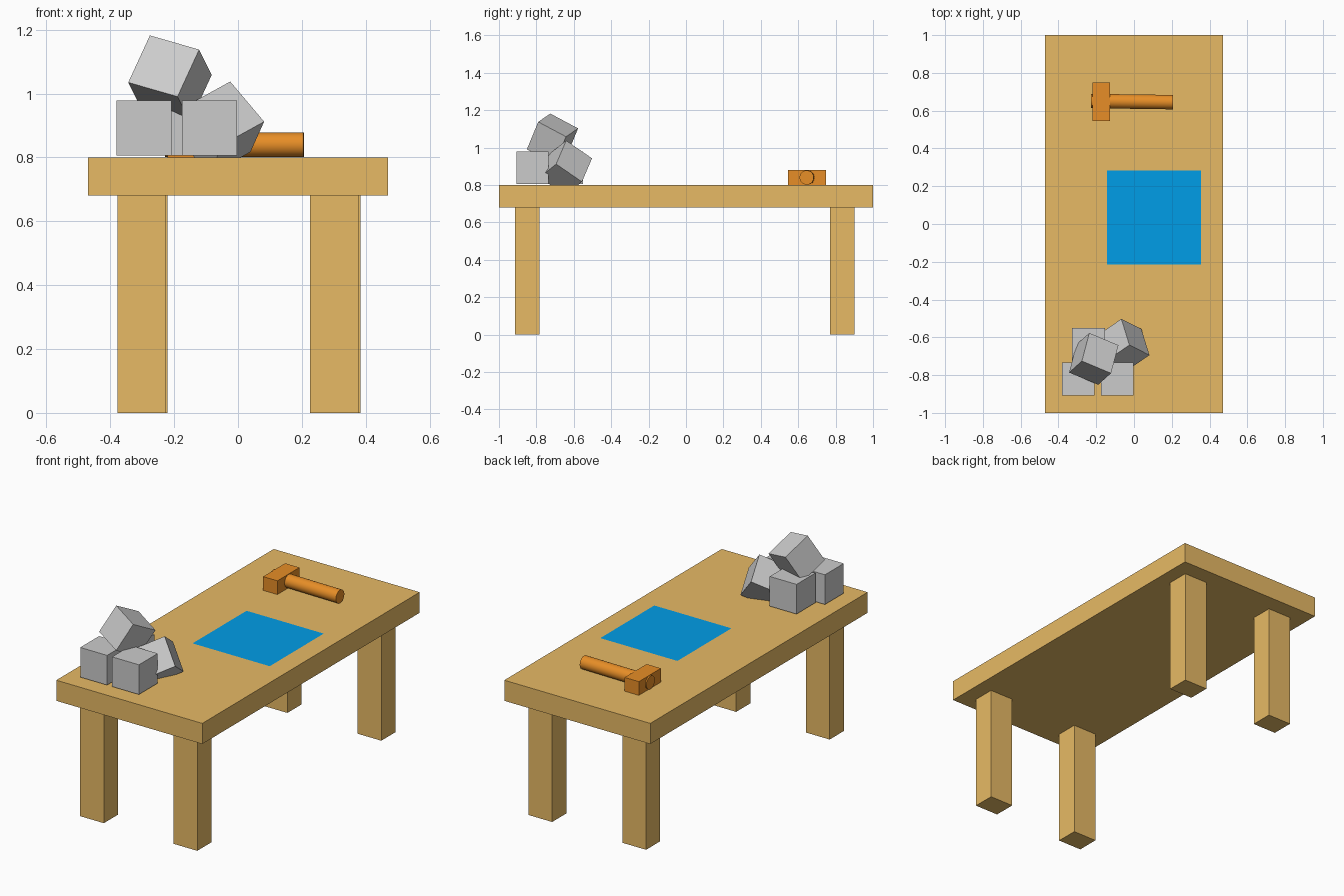
import bpy
from math import radians
from mathutils import Matrix, Vector

if "Cube" in bpy.data.objects:
    bpy.data.objects.remove(bpy.data.objects["Cube"])


def material(name, rgb):
    m = bpy.data.materials.new(name)
    m.diffuse_color = (*rgb, 1)
    m.use_nodes = True
    m.node_tree.nodes["Principled BSDF"].inputs["Base Color"].default_value = m.diffuse_color
    return m


wood = material("wood", (0.8, 0.49, 0.13))
orange = material("orange", (0.8, 0.27, 0.02))
blue = material("blue", (0.0, 0.34, 0.8))


def finish(name, mat):
    ob = bpy.context.object
    ob.name = name
    if mat:
        ob.data.materials.append(mat)
    return ob


def box(name, lo, hi, mat=None):
    """Axis-aligned box between two corners."""
    lo, hi = Vector(lo), Vector(hi)
    bpy.ops.mesh.primitive_cube_add(size=1)
    ob = finish(name, mat)
    ob.data.transform(Matrix.Diagonal((*(hi - lo), 1)))
    ob.location = (lo + hi) / 2
    return ob


def tilted_cube(name, centre, a, b, size=0.173):
    """Cube turned so that its x and y edges follow directions a and b."""
    x = Vector(a).normalized()
    z = x.cross(Vector(b)).normalized()
    y = z.cross(x)
    bpy.ops.mesh.primitive_cube_add(size=size)
    ob = finish(name, None)
    rot = Matrix((x, y, z)).transposed().to_4x4()
    ob.matrix_world = Matrix.Translation(centre) @ rot
    return ob


# Table top
box("table_top", (-0.47, -1, 0.68), (0.47, 1, 0.80), wood)

# Legs, the back pair set slightly off the front pair
for name, x, y in (("front_left_leg", -0.301, -0.848), ("front_right_leg", 0.301, -0.848),
                   ("back_left_leg", -0.297, 0.835), ("back_right_leg", 0.308, 0.835)):
    box(name, (x - 0.076, y - 0.065, 0), (x + 0.076, y + 0.065, 0.68), wood)

# Blue sheet lying on the table
bpy.ops.mesh.primitive_plane_add(size=0.497, location=(0.106, 0.034, 0.802))
finish("blue_sheet", blue)

# Mallet: block head with a round handle through it
box("mallet_head", (-0.22, 0.545, 0.80), (-0.128, 0.748, 0.88), orange)
bpy.ops.mesh.primitive_cylinder_add(vertices=32, radius=0.038, depth=0.434,
                                    location=(-0.011, 0.648, 0.84),
                                    rotation=(0, radians(90), radians(-0.8)))
finish("mallet_handle", orange)
bpy.ops.object.shade_smooth_by_angle(angle=radians(30))

# Pile of stone blocks: three upright, two tumbled
for name, x, y in (("block_front_left", -0.381, -0.907),
                   ("block_front_right", -0.176, -0.907),
                   ("block_back", -0.327, -0.723)):
    box(name, (x, y, 0.806), (x + 0.173, y + 0.173, 0.979))
tilted_cube("block_on_top", (-0.213, -0.714, 1.0465),
            (0.153, -0.064, -0.044), (0.038, 0.154, -0.081))
tilted_cube("block_leaning", (-0.0575, -0.643, 0.8915),
            (0.109, -0.055, -0.129), (-0.04, 0.135, -0.096))
